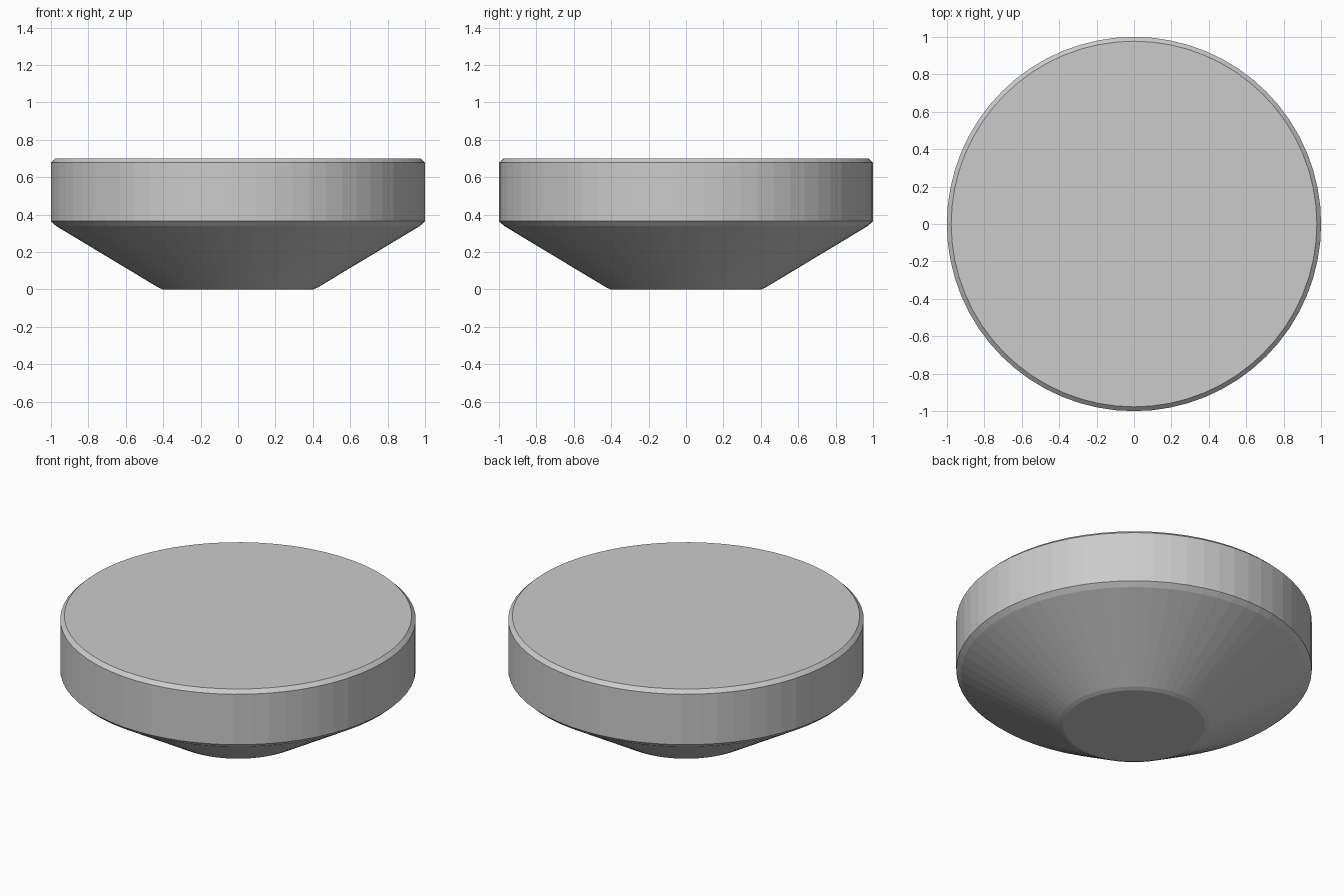
import bpy, bmesh
from math import cos, sin, tau

if "Cube" in bpy.data.objects:
    bpy.data.objects.remove(bpy.data.objects["Cube"])

SEGMENTS = 64

# Half profile (radius, height): foot, flared cone, straight band, chamfered top
PROFILE = [(0.40, 0.0), (0.425, 0.01), (0.973, 0.34), (1.0, 0.365),
           (1.0, 0.678), (0.977, 0.70)]


def lathe(name, profile, segments):
    bm = bmesh.new()
    rings = [[bm.verts.new((r * cos(tau * i / segments), r * sin(tau * i / segments), z))
              for i in range(segments)] for r, z in profile]
    for low, high in zip(rings, rings[1:]):
        for i in range(segments):
            j = (i + 1) % segments
            bm.faces.new((low[i], low[j], high[j], high[i]))
    # End caps
    bm.faces.new(rings[0][::-1])
    bm.faces.new(rings[-1])
    mesh = bpy.data.meshes.new(name)
    bm.to_mesh(mesh)
    bm.free()
    obj = bpy.data.objects.new(name, mesh)
    bpy.context.collection.objects.link(obj)
    return obj


# Tapered round knob, flat shaded
lathe("tapered_disc", PROFILE, SEGMENTS)
